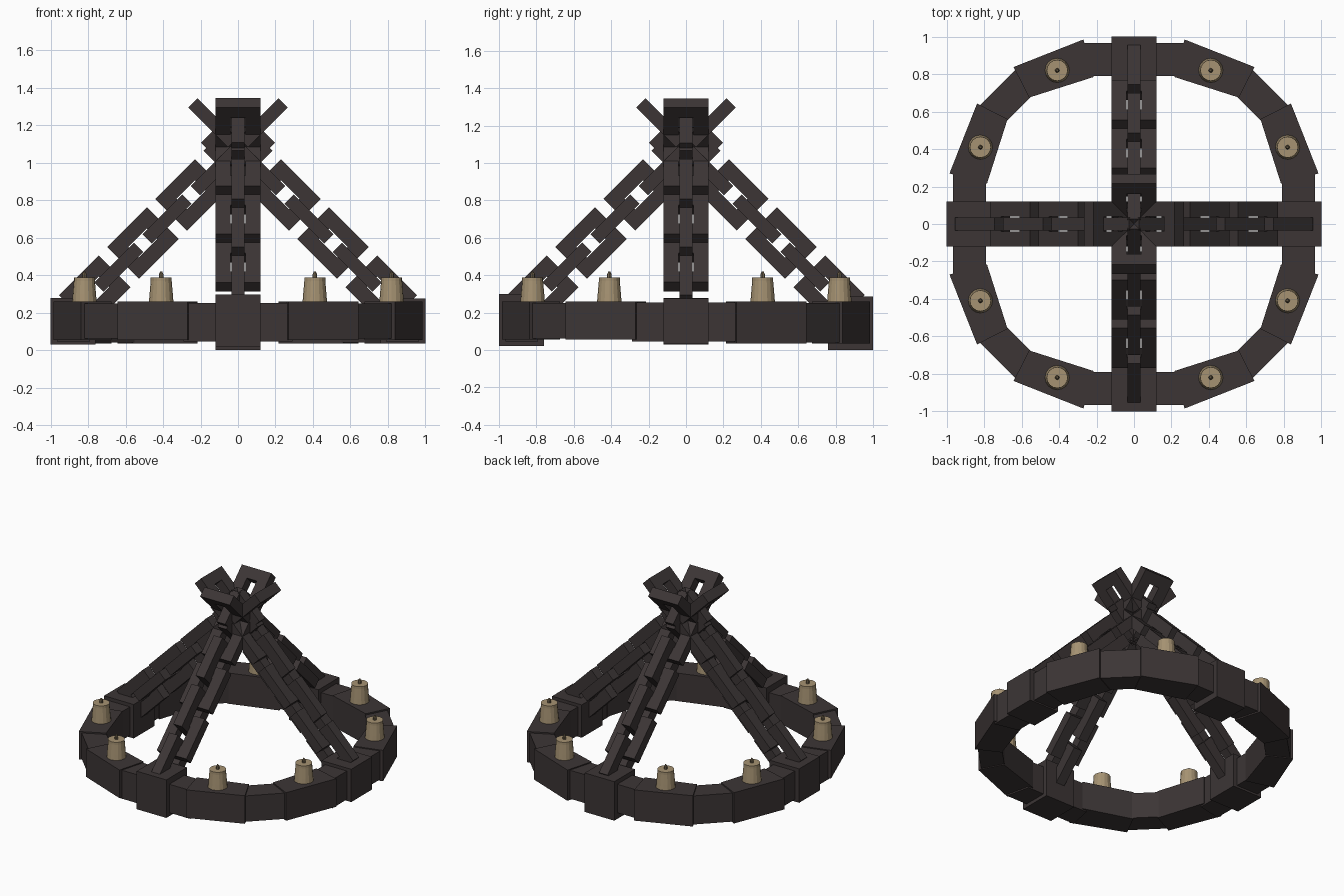
import bpy, bmesh, math
from mathutils import Vector, Matrix

if "Cube" in bpy.data.objects:
    bpy.data.objects.remove(bpy.data.objects["Cube"])


def material(name, rgb):
    m = bpy.data.materials.new(name)
    m.diffuse_color = (*rgb, 1)
    m.use_nodes = True
    m.node_tree.nodes["Principled BSDF"].inputs["Base Color"].default_value = m.diffuse_color
    return m


IRON = material("dark iron", (0.045, 0.036, 0.036))
WAX = material("tan wax", (0.38, 0.29, 0.17))
WICK = material("brown wick", (0.19, 0.145, 0.085))


def finish(name, bm, mat):
    bmesh.ops.recalc_face_normals(bm, faces=bm.faces)
    me = bpy.data.meshes.new(name)
    bm.to_mesh(me)
    bm.free()
    me.materials.append(mat)
    ob = bpy.data.objects.new(name, me)
    bpy.context.collection.objects.link(ob)
    return ob


def prism(name, pts, z0, z1, mat=IRON):
    bm = bmesh.new()
    lo = [bm.verts.new((x, y, z0)) for x, y in pts]
    hi = [bm.verts.new((x, y, z1)) for x, y in pts]
    n = len(pts)
    bm.faces.new(lo)
    bm.faces.new(hi)
    for i in range(n):
        j = (i + 1) % n
        bm.faces.new((lo[i], lo[j], hi[j], hi[i]))
    return finish(name, bm, mat)


def lathe(name, profile, x, y, sides, mat):
    # stacked rings, capped at both ends
    bm = bmesh.new()
    rings = [[bm.verts.new((x + r * math.cos(2 * math.pi * k / sides),
                            y + r * math.sin(2 * math.pi * k / sides), z))
              for k in range(sides)] for r, z in profile]
    for a, b in zip(rings, rings[1:]):
        for k in range(sides):
            j = (k + 1) % sides
            bm.faces.new((a[k], a[j], b[j], b[k]))
    bm.faces.new(rings[0])
    bm.faces.new(rings[-1])
    return finish(name, bm, mat)


def link(name, centre, along, across, L=0.30, W=0.24, T=0.07, bar=0.08):
    # rectangular chain link: square frame with a slot
    thick = along.cross(across)
    bm = bmesh.new()
    loops = []
    for inset, t in ((0, -T / 2), (0, T / 2), (bar, T / 2), (bar, -T / 2)):
        a, b = L / 2 - inset, W / 2 - inset
        loops.append([bm.verts.new(centre + along * (sx * a) + across * (sy * b) + thick * t)
                      for sx, sy in ((1, 1), (-1, 1), (-1, -1), (1, -1))])
    for i in range(4):
        p, q = loops[i], loops[(i + 1) % 4]
        for k in range(4):
            j = (k + 1) % 4
            bm.faces.new((p[k], p[j], q[j], q[k]))
    return finish(name, bm, IRON)


# ring: candle sections and diagonal connectors, mirrored into each quadrant
holder = ((0.27, 0.985), (0.643, 0.838), (0.56, 0.675), (0.215, 0.785))
joint = ((0.62, 0.835), (0.835, 0.62), (0.69, 0.54), (0.54, 0.69))
for sx in (-1, 1):
    for sy in (-1, 1):
        low = 0.035 if sy > 0 else 0.055
        prism("ring_joint", [(sx * x, sy * y) for x, y in joint], low + 0.006, 0.25)
        for swap in (False, True):
            f = (lambda p: (sx * p[1], sy * p[0])) if swap else (lambda p: (sx * p[0], sy * p[1]))
            prism("ring_candle_section", [f(p) for p in holder], low, 0.26)
            cx, cy = f((0.41, 0.82))
            lathe("candle", ((0.066, 0.25), (0.062, 0.30), (0.056, 0.37), (0.056, 0.388)),
                  cx, cy, 16, WAX)
            lathe("candle_wick", ((0.012, 0.38), (0.012, 0.405), (0.005, 0.42)), cx, cy, 8, WICK)

# four sides: straight ring section, corner block and chain
sides = (("right", 0, 0.035, 0.275), ("back", 90, 0.0, 0.285),
         ("left", 180, 0.03, 0.278), ("front", 270, 0.02, 0.298))
straight = ((0.965, -0.29), (0.965, 0.29), (0.79, 0.25), (0.79, -0.25))
block = ((1, -0.12), (1, 0.12), (0.76, 0.12), (0.76, -0.12))
for name, deg, z0, z1 in sides:
    rot = Matrix.Rotation(math.radians(deg), 3, 'Z')
    turn = lambda pts: [(rot @ Vector((x, y, 0)))[:2] for x, y in pts]
    prism(name + "_ring_section", turn(straight), 0.045, 0.253)
    prism(name + "_block", turn(block), z0, z1)
    up = rot @ Vector((-1, 0, 1)).normalized()
    side = rot @ Vector((0, 1, 0))
    normal = rot @ Vector((1, 0, 1)).normalized()
    # links alternate flat and upright, rising at 45 degrees past the apex
    for i in range(8):
        c = rot @ Vector((-0.135 + 0.1286 * i, 0, 1.215 - 0.1286 * i))
        link(name + "_chain_link", c, up, side if i % 2 == 0 else normal)
